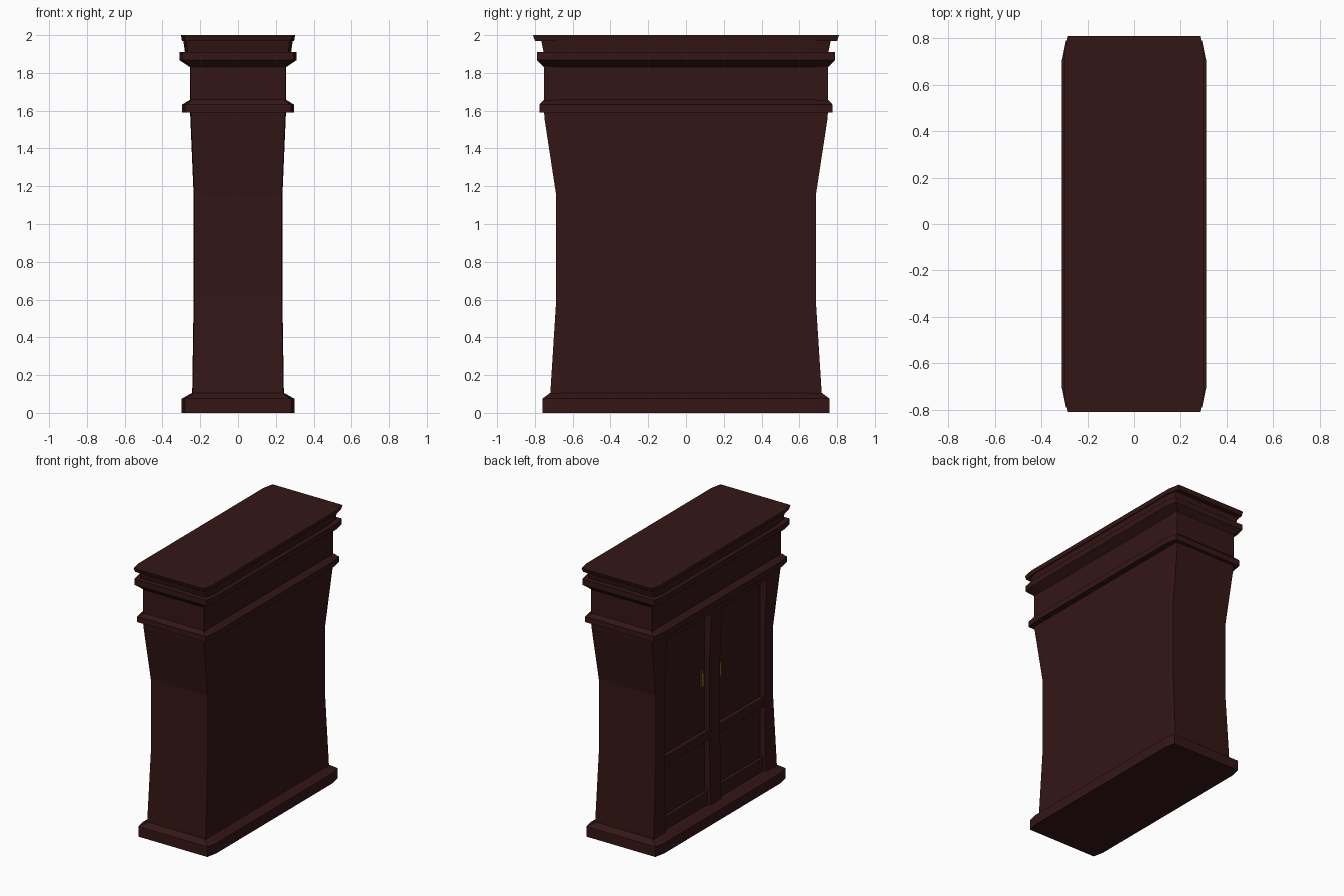
import bpy, bmesh

if "Cube" in bpy.data.objects:
    bpy.data.objects.remove(bpy.data.objects["Cube"])


def material(name, rgb):
    m = bpy.data.materials.new(name)
    m.diffuse_color = (*rgb, 1)
    m.use_nodes = True
    m.node_tree.nodes["Principled BSDF"].inputs["Base Color"].default_value = m.diffuse_color
    return m


wood = material("dark wood", (0.035, 0.008, 0.008))
brass = material("aged brass", (0.09, 0.06, 0.01))


def finish(name, bm, mat):
    bmesh.ops.recalc_face_normals(bm, faces=bm.faces)
    me = bpy.data.meshes.new(name)
    bm.to_mesh(me)
    bm.free()
    ob = bpy.data.objects.new(name, me)
    bpy.context.collection.objects.link(ob)
    me.materials.append(mat)
    return ob


def loft(name, levels, end=0.945, shoulder=0.895):
    """Stack of eight-sided rings (half x, half y, z) with tapered short ends."""
    bm = bmesh.new()
    rings = []
    for hx, hy, z in levels:
        ex, sy = hx * end, hy * shoulder
        pts = [(hx, -sy), (hx, sy), (ex, hy), (-ex, hy),
               (-hx, sy), (-hx, -sy), (-ex, -hy), (ex, -hy)]
        rings.append([bm.verts.new((x, y, z)) for x, y in pts])
    for a, b in zip(rings, rings[1:]):
        for i in range(8):
            j = (i + 1) % 8
            bm.faces.new((a[i], a[j], b[j], b[i]))
    bm.faces.new(rings[0])
    bm.faces.new(rings[-1])
    return finish(name, bm, wood)


def box(name, x, y, z, mat=wood):
    bm = bmesh.new()
    bmesh.ops.create_cube(bm, size=1)
    for v in bm.verts:
        for k, (lo, hi) in enumerate((x, y, z)):
            v.co[k] = lo if v.co[k] < 0 else hi
    return finish(name, bm, mat)


# plinth and carcass with gently waisted sides
loft("plinth", [(.298, .76, 0), (.298, .76, .075), (.245, .72, .105)])
body = loft("carcass", [(.243, .72, .08), (.235, .687, .6), (.235, .687, 1.15),
                        (.252, .748, 1.55), (.254, .752, 1.60)], .985, .95)

# mouldings, frieze, cornice and top
loft("middle_moulding", [(.296, .776, 1.59), (.296, .776, 1.632), (.254, .752, 1.658)])
loft("frieze", [(.254, .752, 1.60), (.254, .752, 1.86)], .985, .95)
loft("cornice", [(.254, .752, 1.83), (.311, .79, 1.868), (.311, .79, 1.91)])
loft("neck", [(.28, .752, 1.90), (.29, .767, 1.975)])
loft("top_slab", [(.297, .80, 1.97), (.302, .81, 2.0)])

# door openings sunk into the -x side, with rails and handles
for side, s in (("left", 1), ("right", -1)):
    span = lambda a, b: tuple(sorted((s * a, s * b)))
    cutter = box(side + "_opening_cutter", (-.40, -.195), span(.062, .585), (.09, 1.52))
    cutter.hide_render = True
    cutter.hide_viewport = True
    mod = body.modifiers.new(side + "_opening", "BOOLEAN")
    mod.operation = "DIFFERENCE"
    mod.solver = "EXACT"
    mod.object = cutter
    box(side + "_middle_rail", (-.225, -.19), span(.06, .587), (.585, .65))
    box(side + "_bottom_rail", (-.22, -.19), span(.06, .587), (.09, .20))
    box(side + "_handle_plate", (-.204, -.19), span(.085, .118), (.975, 1.105), brass)
    box(side + "_handle_grip", (-.222, -.20), span(.096, .108), (.99, 1.09), brass)
